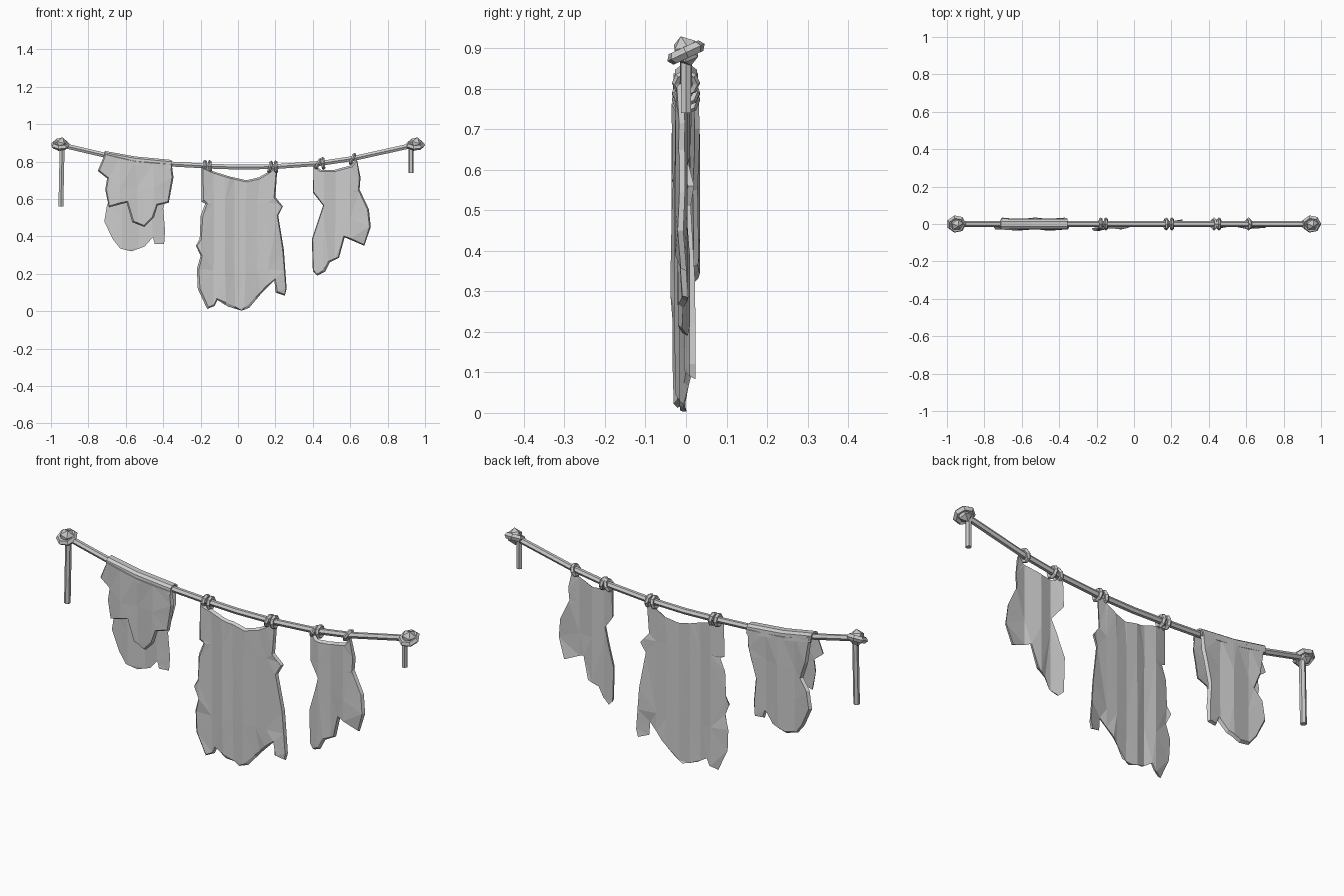
import bpy, bmesh, math
from mathutils import Vector

if "Cube" in bpy.data.objects:
    bpy.data.objects.remove(bpy.data.objects["Cube"], do_unlink=True)

grey = bpy.data.materials.new("plain grey")
grey.use_nodes = True
grey.diffuse_color = (0.6, 0.6, 0.6, 1)
grey.node_tree.nodes["Principled BSDF"].inputs["Base Color"].default_value = (0.6, 0.6, 0.6, 1)

ROPE = [(-.95, .89), (-.72, .836), (-.55, .805), (-.35, .786), (-.15, .775), (0, .77),
        (.2, .773), (.44, .79), (.62, .817), (.95, .89)]


def rope_z(x):
    """Height of the sagging rope at x."""
    for (x0, z0), (x1, z1) in zip(ROPE, ROPE[1:]):
        if x <= x1:
            return z0 + (z1 - z0) * (x - x0) / (x1 - x0)
    return ROPE[-1][1]


def tube(name, points, radius):
    curve = bpy.data.curves.new(name, "CURVE")
    curve.dimensions = "3D"
    curve.bevel_depth = radius
    curve.bevel_resolution = 1
    curve.use_fill_caps = True
    spline = curve.splines.new("POLY")
    spline.points.add(len(points) - 1)
    for p, (x, z) in zip(spline.points, points):
        p.co = (x, 0, z, 1)
    spline.use_smooth = False
    obj = bpy.data.objects.new(name, curve)
    bpy.context.collection.objects.link(obj)
    curve.materials.append(grey)


def ring(name, loc, rot, major, minor, sides=8):
    bpy.ops.mesh.primitive_torus_add(location=loc, rotation=rot, major_radius=major, minor_radius=minor,
                                     major_segments=sides, minor_segments=5)
    obj = bpy.context.object
    obj.name = name
    obj.data.materials.append(grey)


def finish(name, bm):
    mesh = bpy.data.meshes.new(name)
    bm.to_mesh(mesh)
    bm.free()
    mesh.materials.append(grey)
    obj = bpy.data.objects.new(name, mesh)
    bpy.context.collection.objects.link(obj)
    return obj


def hide(name, outline, folds, levels, depth, side=-1):
    """Ragged sheet with creases; its outer side has a raised, bevelled rim."""
    bm = bmesh.new()
    bm.faces.new([bm.verts.new((x, 0, z)) for x, z in outline])
    cuts = [((x, 0, 0), (1, 0, 0)) for x in folds] + [((0, 0, z), (0, 0, 1)) for z in levels]
    for co, no in cuts:
        bmesh.ops.bisect_plane(bm, geom=bm.verts[:] + bm.edges[:] + bm.faces[:],
                               plane_co=co, plane_no=no, dist=.004)
    for v in bm.verts:
        v.co.y = depth(v.co.x, v.co.z)
    bmesh.ops.triangulate(bm, faces=bm.faces[:])
    for f in bm.faces:
        f.normal_update()
        if f.normal.y * side < 0:
            f.normal_flip()
    back = bmesh.ops.duplicate(bm, geom=bm.faces[:])["geom"]
    back = [f for f in back if isinstance(f, bmesh.types.BMFace)]
    front = [f for f in bm.faces if f not in set(back)]
    bmesh.ops.reverse_faces(bm, faces=back)
    bmesh.ops.inset_region(bm, faces=front, thickness=.009, depth=.013,
                           use_boundary=True, use_even_offset=False)
    bmesh.ops.remove_doubles(bm, verts=bm.verts[:], dist=.0005)
    finish(name, bm)


# Rope with hanging ends
tube("rope", ROPE, .015)
tube("right_rope_end", [(-.94, .89), (-.947, .56)], .015)
tube("left_rope_end", [(.925, .89), (.925, .74)], .014)

# End knots: a tilted wrap around a faceted core
for side, x in (("right", -.949), ("left", .949)):
    ring(side + "_knot_wrap", (x, 0, .889), (math.radians(25), 0, 0), .037, .015, 7)
    bpy.ops.mesh.primitive_ico_sphere_add(subdivisions=1, radius=.042, location=(x, 0, .893))
    core = bpy.context.object
    core.name = side + "_knot_core"
    core.scale = (.9, .8, .95)
    core.rotation_euler = (.4, .2, .3)
    core.data.materials.append(grey)

# Rope loops tying the hides
for i, (x, tilt) in enumerate([(-.178, 4), (-.15, -4), (.172, 14), (.203, -5),
                               (.428, 28), (.455, -6), (.612, 24)]):
    ring(f"tie_loop_{i + 1}", (x, 0, rope_z(x) - .002), (0, math.radians(90 + tilt), 0), .025, .010)

# Large middle hide
hide("middle_hide", [
    (-.195, .77), (-.195, .585), (-.175, .575), (-.2, .51), (-.205, .385), (-.225, .35), (-.2, .295),
    (-.22, .225), (-.215, .12), (-.165, .012), (-.125, .028), (-.11, .06), (-.055, .025), (.02, .003),
    (.06, .018), (.125, .095), (.195, .165), (.2, .1), (.25, .083), (.26, .12), (.245, .33), (.215, .51),
    (.24, .56), (.2, .61), (.21, .76), (.18, .765), (.155, .74), (.11, .715), (.045, .7), (-.045, .72),
    (-.14, .75)],
    (-.13, -.07, -.02, .04, .1, .16), (.22, .58),
    lambda x, z: -.004 + .08 * x + .008 * math.cos(x * 50) * (1 - .5 * z))

# Smaller left hide
hide("left_hide", [
    (.405, .78), (.445, .755), (.515, .755), (.605, .78), (.635, .815), (.655, .715), (.65, .65),
    (.7, .545), (.71, .45), (.675, .35), (.57, .395), (.54, .285), (.49, .26), (.465, .21), (.425, .19),
    (.4, .215), (.395, .385), (.455, .565), (.4, .635)],
    (.46, .52, .6), (.5, .64),
    lambda x, z: -.002 - .03 * (x - .5) + .009 * math.cos((x - .4) * 45))

# Draped hide: front flap, back flap and the fold over the rope
hide("draped_front_flap", [
    (-.71, .845), (-.75, .75), (-.7, .71), (-.71, .65), (-.69, .555), (-.595, .58), (-.565, .475),
    (-.5, .45), (-.45, .5), (-.43, .565), (-.37, .58), (-.345, .715), (-.355, .792), (-.55, .81)],
    (-.63, -.54, -.45), (.66,),
    lambda x, z: -.018 + .005 * math.cos(x * 35) * min(1, (.85 - z) * 6))
hide("draped_back_flap", [
    (-.71, .845), (-.69, .7), (-.66, .62), (-.7, .57), (-.715, .48), (-.67, .385), (-.63, .335),
    (-.57, .32), (-.5, .345), (-.455, .395), (-.445, .36), (-.395, .36), (-.39, .43), (-.4, .55),
    (-.36, .7), (-.355, .792), (-.55, .81)],
    (-.62, -.53, -.46), (.5, .66),
    lambda x, z: .016 + .006 * math.cos(x * 35) * min(1, (.85 - z) * 6), 1)

bm = bmesh.new()
rows = []
for x in (-.712, -.63, -.55, -.45, -.355):
    rows.append([bm.verts.new((x, y, rope_z(x) + z)) for y, z in
                 ((-.03, -.02), (-.027, .012), (-.014, .022), (.014, .022), (.027, .012), (.03, -.02))])
for a, b in zip(rows, rows[1:]):
    for i in range(len(a) - 1):
        bm.faces.new((a[i], b[i], b[i + 1], a[i + 1]))
fold = finish("draped_fold", bm)
solid = fold.modifiers.new("thickness", "SOLIDIFY")
solid.thickness = .008
